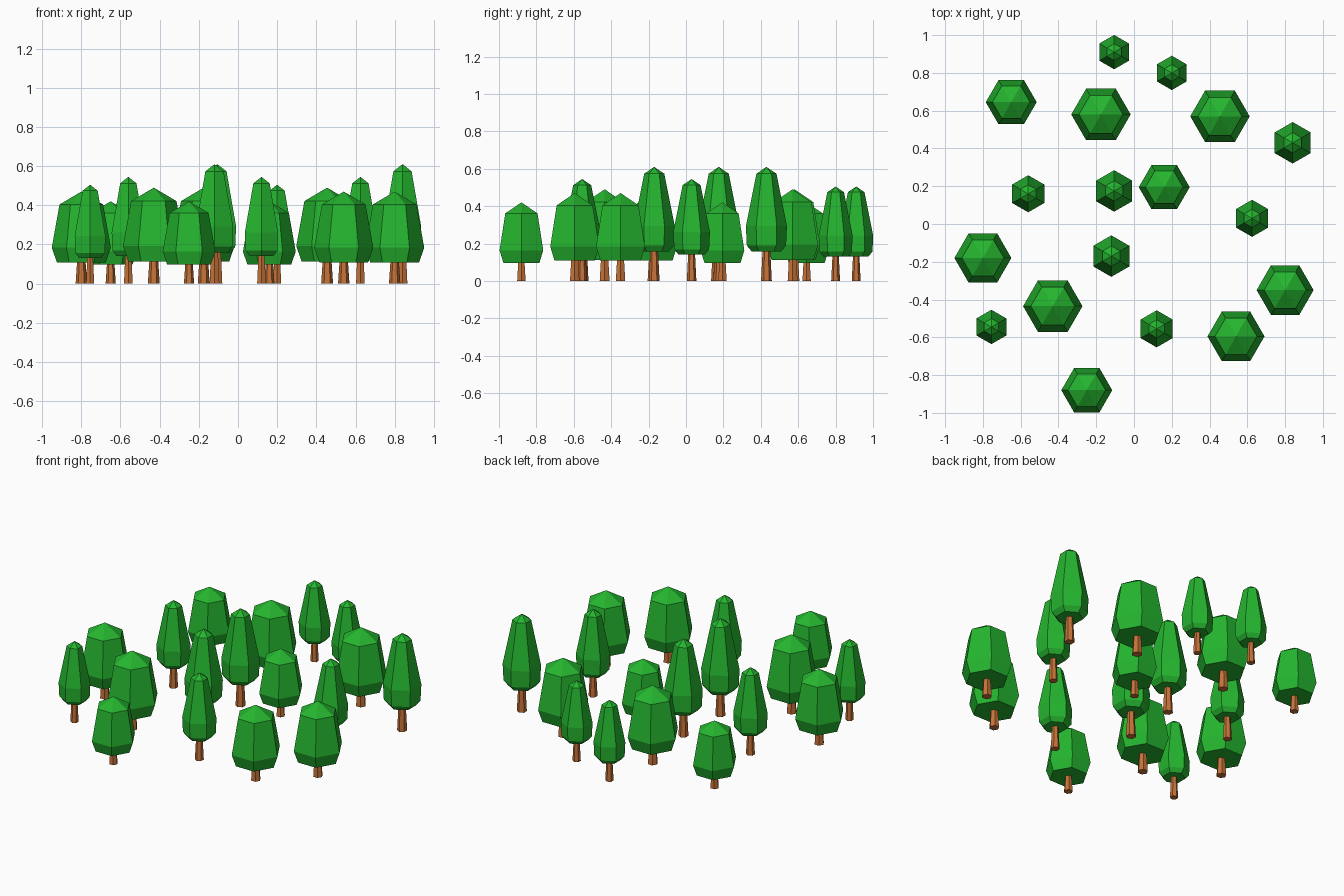
import bpy
import bmesh
from math import cos, sin, pi

default_cube = bpy.data.objects.get("Cube")
if default_cube:
    bpy.data.objects.remove(default_cube, do_unlink=True)

SIDES = 6


def make_material(name, colour):
    mat = bpy.data.materials.new(name)
    mat.use_nodes = True
    mat.diffuse_color = colour
    mat.node_tree.nodes["Principled BSDF"].inputs["Base Color"].default_value = colour
    return mat


def turned_mesh(name, profile, turn, material):
    """Six-sided solid from (radius, height) rings; zero radius makes a point."""
    bm = bmesh.new()
    rings = []
    for radius, z in profile:
        count = SIDES if radius > 0 else 1
        angles = [turn + 2 * pi * i / SIDES for i in range(count)]
        rings.append([bm.verts.new((radius * cos(a), radius * sin(a), z)) for a in angles])
    for low, high in zip(rings, rings[1:]):
        for i in range(SIDES):
            j = (i + 1) % SIDES
            if len(high) == 1:
                bm.faces.new((low[i], low[j], high[0]))
            else:
                bm.faces.new((low[i], low[j], high[j], high[i]))
    # Close flat ends
    bm.faces.new(rings[0][::-1])
    if len(rings[-1]) > 1:
        bm.faces.new(rings[-1])
    bmesh.ops.recalc_face_normals(bm, faces=bm.faces)
    mesh = bpy.data.meshes.new(name)
    bm.to_mesh(mesh)
    bm.free()
    mesh.materials.append(material)
    return mesh


leaf_green = make_material("leaf green", (0.018, 0.46, 0.028, 1))
bark_brown = make_material("bark brown", (0.56, 0.17, 0.04, 1))

# Tree parts at a height of one unit
wide_parts = {
    "crown": turned_mesh("wide_crown", [(0.265, 0.23), (0.321, 0.39), (0.237, 0.86), (0, 1)],
                         0, leaf_green),
    "trunk": turned_mesh("wide_trunk", [(0.062, 0), (0.042, 0.3)], 0, bark_brown),
}
slim_parts = {
    "crown": turned_mesh("slim_crown", [(0.13, 0.26), (0.172, 0.31), (0.18, 0.48),
                                        (0.088, 0.94), (0, 1)], pi / 2, leaf_green),
    "trunk": turned_mesh("slim_trunk", [(0.047, 0), (0.031, 0.32)], pi / 2, bark_brown),
}

# Tree places (x, y), grouped by kind and height
groups = [
    ("wide_tree", wide_parts, 0.42, [(-0.65, 0.645), (0.16, 0.195), (-0.25, -0.88)]),
    ("wide_tree", wide_parts, 0.47, [(-0.8, -0.18), (0.8, -0.35), (0.54, -0.595)]),
    ("wide_tree", wide_parts, 0.49, [(-0.175, 0.58), (0.455, 0.57), (-0.43, -0.435)]),
    ("slim_tree", slim_parts, 0.505, [(-0.105, 0.91), (0.2, 0.8), (-0.755, -0.545)]),
    ("slim_tree", slim_parts, 0.545, [(-0.56, 0.16), (0.625, 0.03), (0.12, -0.555)]),
    ("slim_tree", slim_parts, 0.61, [(0.84, 0.43), (-0.105, 0.175), (-0.12, -0.17)]),
]

for kind, parts, height, places in groups:
    for x, y in places:
        for part, mesh in parts.items():
            obj = bpy.data.objects.new(f"{kind}_{part}", mesh)
            obj.location = (x, y, 0)
            obj.scale = (height, height, height)
            bpy.context.collection.objects.link(obj)
